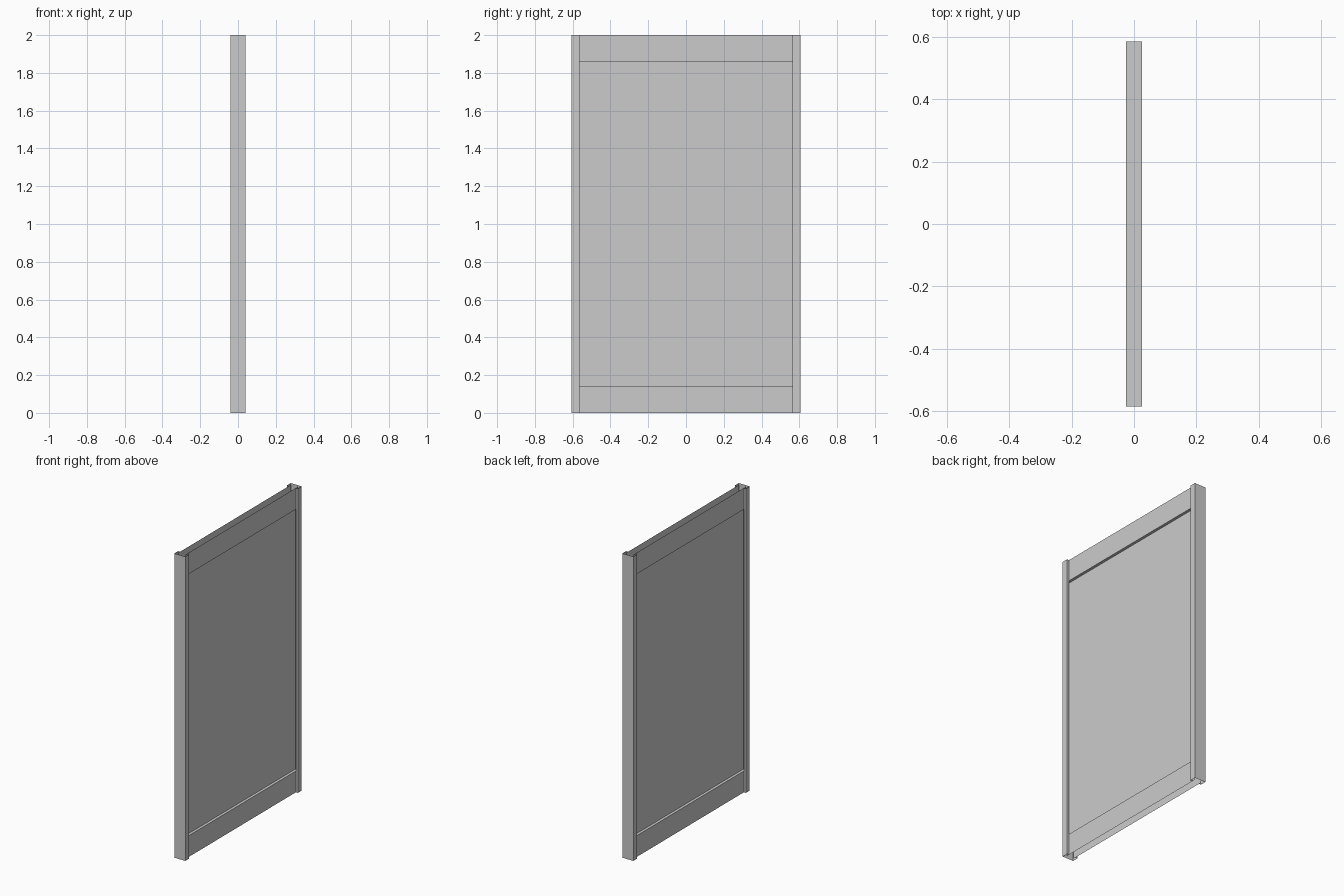
import bpy

default = bpy.data.objects.get("Cube")
if default:
    bpy.data.objects.remove(default, do_unlink=True)

# Single grey finish
GREY = (0.6, 0.6, 0.6, 1)
mat = bpy.data.materials.new("light_grey")
mat.use_nodes = True
mat.diffuse_color = GREY
mat.node_tree.nodes["Principled BSDF"].inputs["Base Color"].default_value = GREY

HEIGHT = 2.0
RAIL_HEIGHT = 0.14
POST_HALF, POST_INNER, POST_OUTER = 0.04, 0.565, 0.605
RAIL_HALF, RAIL_END = 0.025, 0.585
PANEL_HALF = 0.007


def sheet(name, start, end, closed=False):
    """Join two matching profiles with a strip of quads, optionally capped."""
    n = len(start)
    faces = [(i, (i + 1) % n, n + (i + 1) % n, n + i)
             for i in range(n if closed else n - 1)]
    if closed:
        faces += [tuple(reversed(range(n))), tuple(range(n, 2 * n))]
    mesh = bpy.data.meshes.new(name)
    mesh.from_pydata(start + end, [], faces)
    mesh.materials.append(mat)
    obj = bpy.data.objects.new(name, mesh)
    bpy.context.collection.objects.link(obj)
    return obj


# Upright posts: open-ended channels with a slot facing the panel
for side, name in ((-1, "front_post"), (1, "back_post")):
    profile = [(RAIL_HALF, POST_INNER), (POST_HALF, POST_INNER),
               (POST_HALF, POST_OUTER), (-POST_HALF, POST_OUTER),
               (-POST_HALF, POST_INNER), (-RAIL_HALF, POST_INNER)]
    # Rotating by half a turn keeps the outward winding
    profile = [(x * side, y * side) for x, y in profile]
    sheet(name, [(x, y, 0) for x, y in profile],
          [(x, y, HEIGHT) for x, y in profile])

# Rails: troughs whose web closes against the panel edge
for name, outer, web, sign in (("bottom_rail", 0, RAIL_HEIGHT, 1),
                               ("top_rail", HEIGHT, HEIGHT - RAIL_HEIGHT, -1)):
    h = RAIL_HALF * sign
    profile = [(-h, outer), (-h, web), (h, web), (h, outer)]
    sheet(name, [(x, RAIL_END, z) for x, z in profile],
          [(x, -RAIL_END, z) for x, z in profile])

# Thin recessed panel held in the frame
outline = [(-PANEL_HALF, -RAIL_END), (PANEL_HALF, -RAIL_END),
           (PANEL_HALF, RAIL_END), (-PANEL_HALF, RAIL_END)]
sheet("panel", [(x, y, RAIL_HEIGHT) for x, y in outline],
      [(x, y, HEIGHT - RAIL_HEIGHT) for x, y in outline], closed=True)
